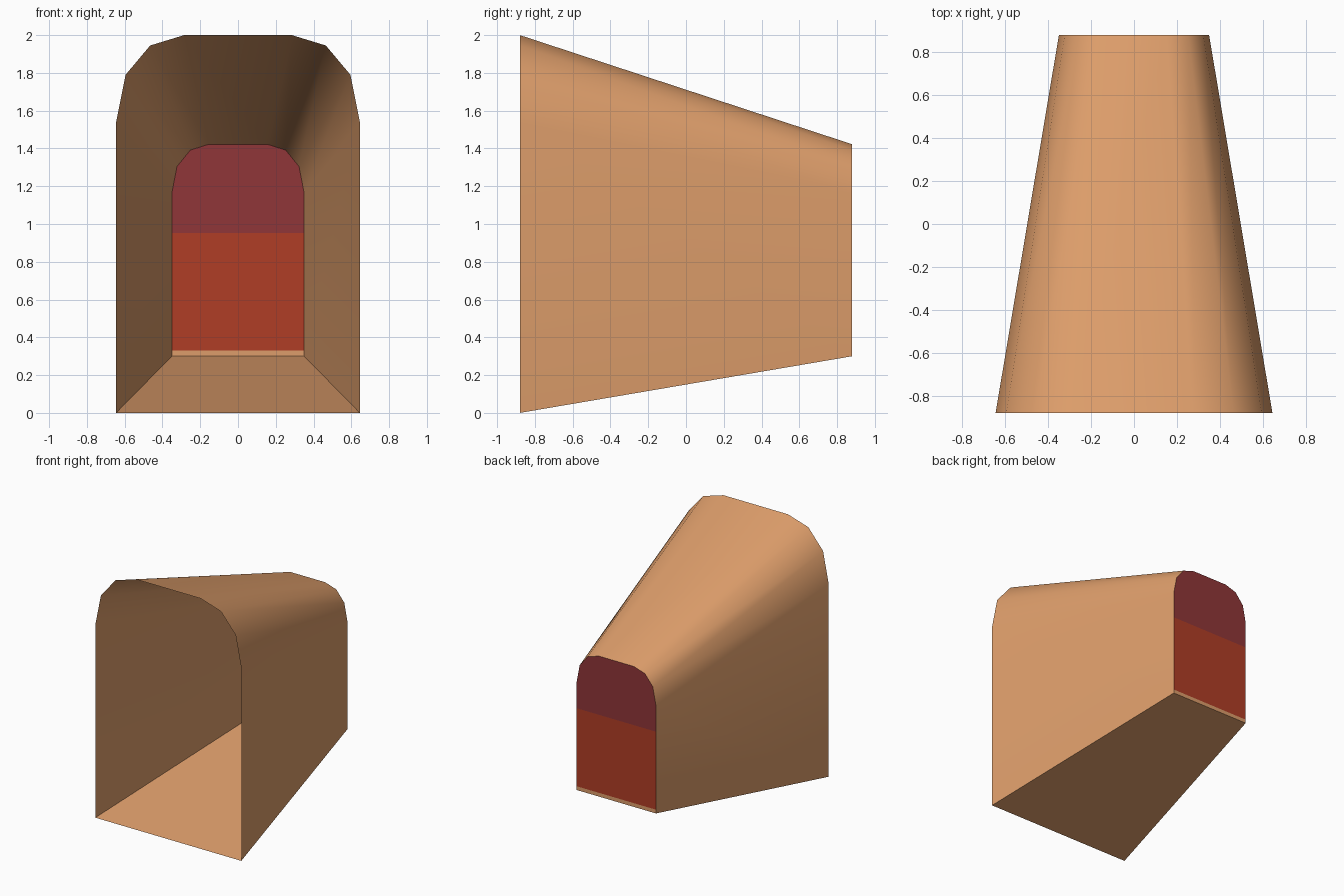
import bpy, bmesh, math

if "Cube" in bpy.data.objects:
    bpy.data.objects.remove(bpy.data.objects["Cube"])


def material(name, rgb):
    def lin(c):
        c /= 255
        return c / 12.92 if c <= 0.04045 else ((c + 0.055) / 1.055) ** 2.4
    m = bpy.data.materials.new(name)
    m.diffuse_color = (*[lin(c) for c in rgb], 1)
    m.use_nodes = True
    m.node_tree.nodes["Principled BSDF"].inputs["Base Color"].default_value = m.diffuse_color
    return m


tan = material("tan", (222, 158, 107))
red = material("brick red", (176, 61, 38))
maroon = material("maroon", (144, 54, 56))

# Half of the arched cross-section (x, z), mirrored to a closed outline
HALF = [(0.645, 0), (0.645, 1.54), (0.595, 1.79), (0.465, 1.945), (0.285, 2.0)]
OUTLINE = HALF + [(-x, z) for x, z in reversed(HALF)]
DEPTH = 0.88


def front_ring(bm):
    return [bm.verts.new((x, -DEPTH, z)) for x, z in OUTLINE]


def back_ring(bm):
    return [bm.verts.new((x * 0.543, DEPTH, 0.30 + z * 0.561)) for x, z in OUTLINE]


def finish(bm, name, mats):
    me = bpy.data.meshes.new(name)
    bm.to_mesh(me)
    bm.free()
    for m in mats:
        me.materials.append(m)
    ob = bpy.data.objects.new(name, me)
    bpy.context.collection.objects.link(ob)
    return ob


# Tapered tunnel shell: walls, arched roof and floor, open at the front
bm = bmesh.new()
a, b = front_ring(bm), back_ring(bm)
n = len(a)
for i in range(n):
    j = (i + 1) % n
    bm.faces.new((a[j], a[i], b[i], b[j]))
bm.normal_update()
if sum(f.normal.x * f.calc_center_median().x for f in bm.faces) < 0:
    bmesh.ops.reverse_faces(bm, faces=bm.faces[:])
shell = finish(bm, "tunnel_shell", [tan])
bpy.context.view_layer.objects.active = shell
shell.select_set(True)
bpy.ops.object.shade_smooth_by_angle(angle=math.radians(40))

# Back wall, cut into three colour bands by height
bm = bmesh.new()
bm.faces.new(back_ring(bm))
for z in (0.33, 0.953):
    bmesh.ops.bisect_plane(bm, geom=bm.verts[:] + bm.edges[:] + bm.faces[:],
                           plane_co=(0, 0, z), plane_no=(0, 0, 1))
bm.normal_update()
for f in bm.faces:
    z = f.calc_center_bounds().z
    f.material_index = 0 if z < 0.33 else 1 if z < 0.953 else 2
    if f.normal.y < 0:
        f.normal_flip()
finish(bm, "back_wall", [tan, red, maroon])
